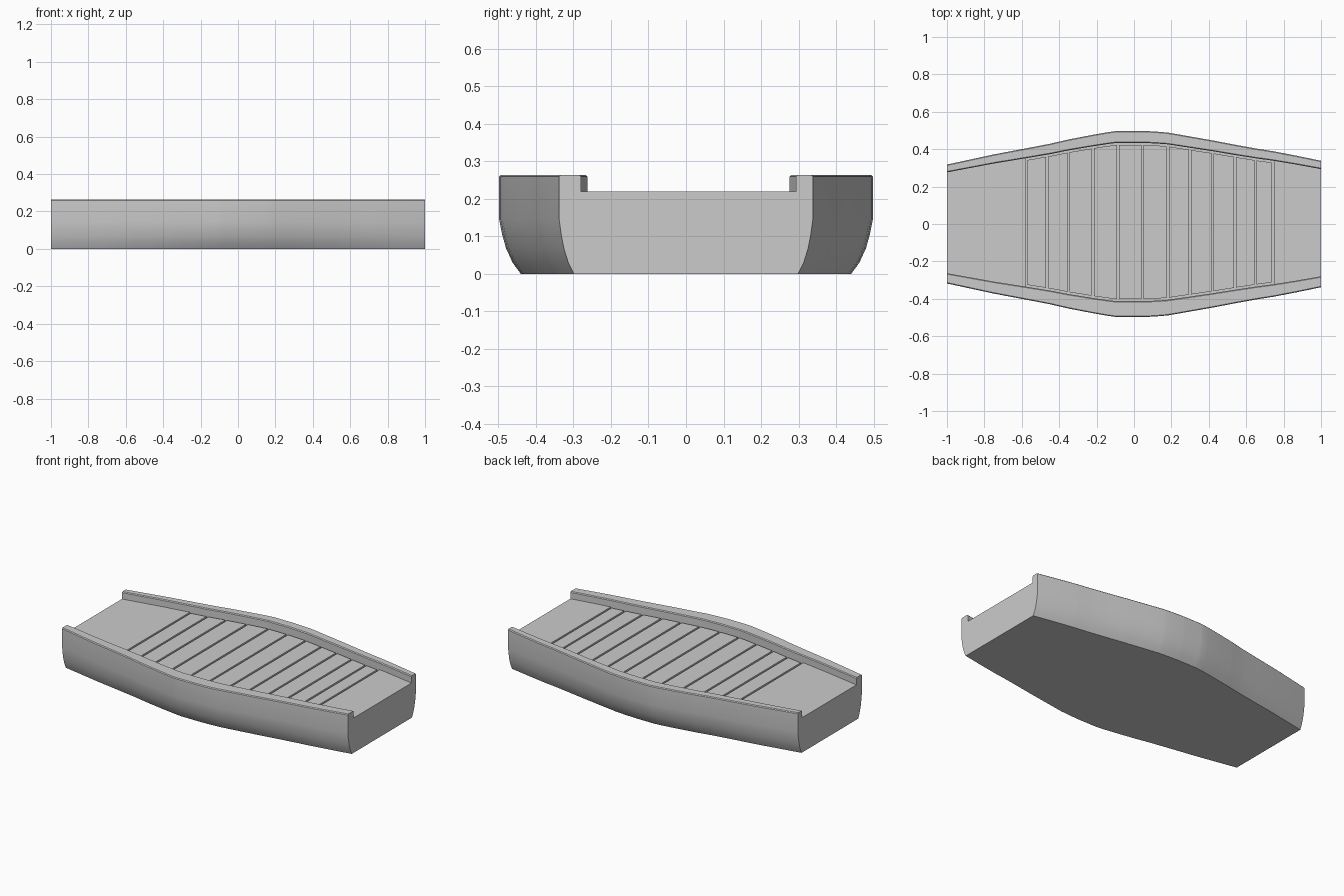
import bpy, bmesh

if "Cube" in bpy.data.objects:
    bpy.data.objects.remove(bpy.data.objects["Cube"])

# half-width of the hull along its length
WIDTH = [(-1, .318), (-.75, .372), (-.575, .405), (-.45, .429), (-.35, .452), (-.22, .477),
         (-.14, .491), (-.09, .498), (.045, .498), (.12, .494), (.18, .489), (.30, .468),
         (.42, .447), (.54, .424), (.65, .404), (.745, .389), (.87, .365), (1, .338)]
GROOVES = [-.575, -.465, -.35, -.22, -.085, .045, .18, .30, .42, .54, .65, .742]
DECK, TOP, DEPTH, HALF, GAP, BEV = .219, .264, .015, .006, .011, .005


def half_width(x):
    for (xa, wa), (xb, wb) in zip(WIDTH, WIDTH[1:]):
        if x <= xb:
            return wa + (wb - wa) * (x - xa) / (xb - xa)
    return WIDTH[-1][1]


def section(x, kind):
    """Closed cross-section; kind is 'end', 'groove' or 'plank'."""
    w = half_width(x)
    t = (w - .318) / .18
    left = w - (.042 + .022 * t)       # inner face of the +y rail
    right = w - (.055 + .030 * t)      # inner face of the -y rail
    edge = DECK if kind == 'end' else DECK - DEPTH
    mid = DECK - DEPTH if kind == 'groove' else DECK
    side = [(w * .884, 0), (w * .928, .03), (w * .963, .068), (w * .984, .105),
            (w, .145), (w, TOP - BEV), (w - BEV, TOP)]

    def inner(i):
        return [(i + BEV, TOP), (i, TOP - BEV), (i, edge), (i - GAP, edge), (i - GAP, mid)]
    pos = side + inner(left)
    neg = [(-y, z) for y, z in side + inner(right)]
    return [(x, y, z) for y, z in pos + neg[::-1]]


# stations: coincident pairs where the deck steps up or down
stations = []
for i, g in enumerate(GROOVES):
    before = 'end' if i == 0 else 'plank'
    after = 'end' if i == len(GROOVES) - 1 else 'plank'
    stations += [(g - HALF, 0, before), (g - HALF, 1, 'groove'),
                 (g + HALF, 2, 'groove'), (g + HALF, 3, after)]
for x, _ in WIDTH:
    if min(abs(x - g) for g in GROOVES) > .012:
        kind = 'plank' if GROOVES[0] < x < GROOVES[-1] else 'end'
        stations.append((x, 0, kind))
stations.sort(key=lambda s: (s[0], s[1]))

# hull, rails and planked deck lofted as one solid
bm = bmesh.new()
rings = [[bm.verts.new(p) for p in section(x, kind)] for x, _, kind in stations]
n = len(rings[0])
for a, b in zip(rings, rings[1:]):
    for i in range(n):
        j = (i + 1) % n
        bm.faces.new((a[i], a[j], b[j], b[i]))
bm.faces.new(rings[0])
bm.faces.new(rings[-1][::-1])
bmesh.ops.remove_doubles(bm, verts=bm.verts, dist=.0002)
bmesh.ops.recalc_face_normals(bm, faces=bm.faces)
mesh = bpy.data.meshes.new("boat_deck")
bm.to_mesh(mesh)
bm.free()
deck = bpy.data.objects.new("boat_deck", mesh)
bpy.context.collection.objects.link(deck)
bpy.context.view_layer.objects.active = deck
deck.select_set(True)
bpy.ops.object.shade_smooth_by_angle(angle=.5)
